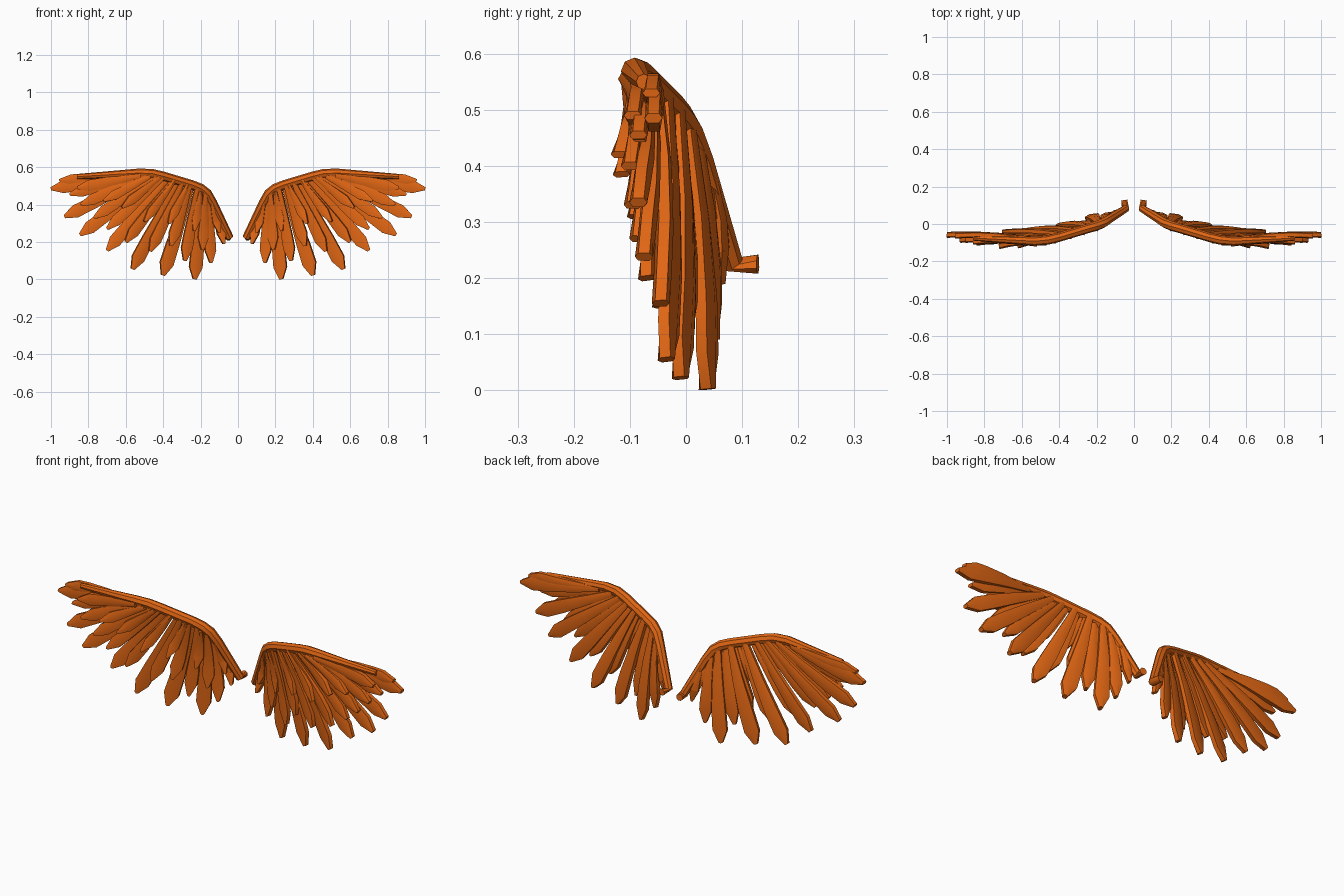
import bpy, bmesh, math
from mathutils import Vector

if "Cube" in bpy.data.objects:
    bpy.data.objects.remove(bpy.data.objects["Cube"])

orange = bpy.data.materials.new("burnt_orange")
orange.diffuse_color = (0.76, 0.135, 0.007, 1)
orange.use_nodes = True
orange.node_tree.nodes["Principled BSDF"].inputs["Base Color"].default_value = orange.diffuse_color


def loft(bm, rings):
    """Join equal-sized rings of points into a closed skin."""
    vs = [[bm.verts.new(p) for p in r] for r in rings]
    n = len(vs[0])
    for a, b in zip(vs, vs[1:]):
        for i in range(n):
            bm.faces.new((a[i], a[(i + 1) % n], b[(i + 1) % n], b[i]))
    bm.faces.new(vs[0][::-1])
    bm.faces.new(vs[-1])


def finish(bm, name, angle):
    bmesh.ops.recalc_face_normals(bm, faces=bm.faces)
    me = bpy.data.meshes.new(name)
    bm.to_mesh(me)
    bm.free()
    ob = bpy.data.objects.new(name, me)
    bpy.context.collection.objects.link(ob)
    me.materials.append(orange)
    ob.modifiers.new("other_wing", 'MIRROR').use_mirror_merge = False
    bpy.ops.object.select_all(action='DESELECT')
    ob.select_set(True)
    bpy.context.view_layer.objects.active = ob
    bpy.ops.object.shade_smooth_by_angle(angle=math.radians(angle))


# Leading arm bone: x, y, z, radius
ARM = [(.052, .128, .225, .018), (.045, .082, .225, .021), (.135, .025, .41, .024),
       (.165, .005, .46, .026), (.20, -.01, .487, .026), (.25, -.025, .507, .025),
       (.40, -.07, .552, .025), (.46, -.085, .566, .025), (.53, -.092, .569, .024),
       (.86, -.075, .55, .014)]
pts = [Vector(p[:3]) for p in ARM]
rings = []
for i, p in enumerate(pts):
    t = (pts[min(i + 1, len(pts) - 1)] - pts[max(i - 1, 0)]).normalized()
    n1 = Vector((t.z, 0, -t.x)).normalized() if i > 1 else Vector((.9, 0, -.43))
    n2 = t.cross(n1).normalized()
    n1 = n2.cross(t)
    rings.append([p + ARM[i][3] * (math.cos(k * math.tau / 8) * n1 + math.sin(k * math.tau / 8) * n2)
                  for k in range(8)])
bm = bmesh.new()
loft(bm, rings)
finish(bm, "wing_arm", 40)


def feather(bm, rx, rz, tx, ty, tz, w, dy=0):
    """Ridged blade from a root on the arm to a blunt pointed tip."""
    ry = next(a.y + (b.y - a.y) * (rx - a.x) / (b.x - a.x)
              for a, b in zip(pts[1:], pts[2:]) if rx <= b.x)
    root, tip = Vector((rx, ry + dy, rz)), Vector((tx, ty, tz))
    d = (tip - root).normalized()
    normal = Vector((.3 if tx < .65 else .0, 1, 0))      # the wing faces slightly inwards
    side = d.cross(normal).normalized()
    normal = side.cross(d).normalized()
    length = (tip - root).length
    stations = [(0, .4), (.35, .72), (.65, .95), (1 - .065 / length, 1), (1, .25)]
    rings = []
    for f, s in stations:
        c = root.lerp(tip, f) + Vector((0, .012 * math.sin(f * math.pi), 0))
        h, e, m = w * s / 2, .010, .016
        rings.append([c + side * a + normal * b for a, b in
                      ((-h, -e), (0, -m), (h, -e), (h, e), (0, m), (-h, e))])
    loft(bm, rings)


# root x, root z, tip x, tip y, tip z, width
LONG = [(.12, .37, .075, .055, .19, .05), (.16, .44, .145, .045, .09, .06),
        (.19, .47, .232, .038, .002, .072), (.25, .50, .402, -.010, .022, .075),
        (.32, .52, .565, -.035, .055, .072), (.38, .535, .70, -.045, .155, .07),
        (.43, .55, .845, -.075, .238, .07), (.48, .555, .928, -.085, .335, .07),
        (.56, .555, 1.0, -.058, .485, .068), (.60, .555, .955, -.062, .53, .055)]
SHORT = [(.14, .41, .10, .04, .25, .05), (.175, .455, .19, .02, .16, .06),
         (.22, .485, .285, .0, .10, .062), (.26, .50, .36, -.03, .18, .062),
         (.30, .515, .47, -.045, .15, .062), (.35, .53, .60, -.07, .20, .06),
         (.40, .545, .70, -.085, .27, .06), (.44, .55, .77, -.095, .33, .06),
         (.49, .555, .84, -.10, .40, .06), (.53, .555, .90, -.085, .455, .06)]
COVERTS = [(.20, .47, .235, -.01, .26, .05), (.27, .505, .37, -.06, .30, .05),
           (.34, .53, .50, -.09, .31, .05), (.42, .545, .62, -.115, .385, .052),
           (.47, .55, .72, -.118, .42, .052), (.52, .555, .86, -.095, .49, .06)]
for name, rows, dy in (("long_feathers", LONG, .008), ("short_feathers", SHORT, -.006),
                       ("covert_feathers", COVERTS, -.014)):
    bm = bmesh.new()
    for r in rows:
        feather(bm, *r, dy)
    finish(bm, name, 45)
